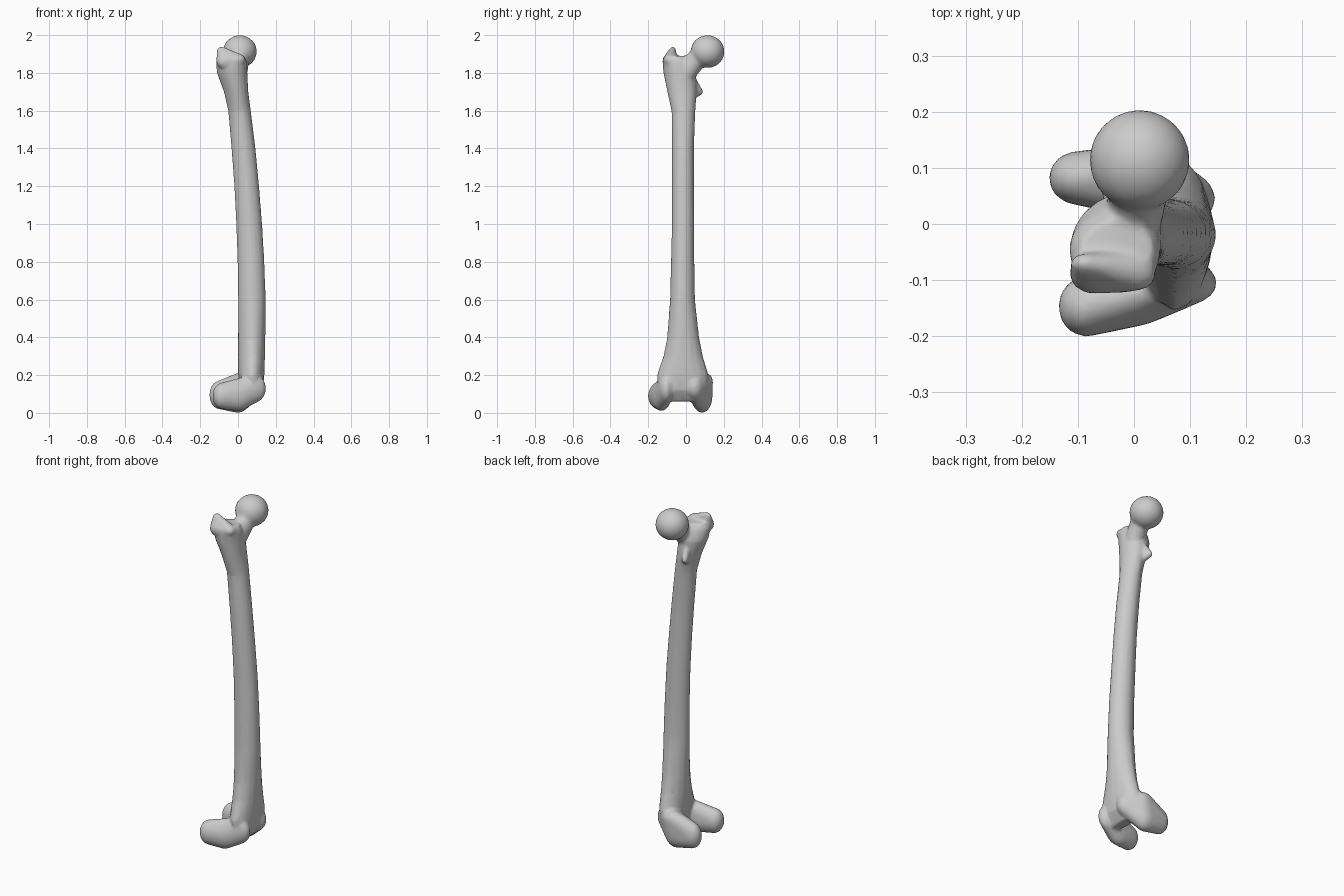
import bpy
import bmesh
from math import sin, cos, pi
from mathutils import Vector

default_cube = bpy.data.objects.get("Cube")
if default_cube:
    bpy.data.objects.remove(default_cube, do_unlink=True)

SIDES = 16


def new_object(name, mesh_builder):
    """Run the builder on a fresh bmesh and link the result as an object."""
    builder_mesh = bmesh.new()
    mesh_builder(builder_mesh)
    bmesh.ops.recalc_face_normals(builder_mesh, faces=builder_mesh.faces)
    mesh = bpy.data.meshes.new(name)
    builder_mesh.to_mesh(mesh)
    builder_mesh.free()
    obj = bpy.data.objects.new(name, mesh)
    bpy.context.collection.objects.link(obj)
    return obj


def shaft(name, sections):
    """Loft egg-shaped rings; the narrow end makes the ridge along the back."""
    def build(bm):
        rings = []
        for z, back, front, outer, inner in sections:
            ring = []
            for i in range(SIDES):
                angle = 2 * pi * i / SIDES
                x = (back + front) / 2 + (front - back) / 2 * cos(angle)
                taper = 1 + 0.15 * min(cos(angle), 0)
                y = (outer + inner) / 2 + (inner - outer) / 2 * sin(angle) * taper
                ring.append(bm.verts.new((x, y, z)))
            rings.append(ring)
        for low, high in zip(rings, rings[1:]):
            for i in range(SIDES):
                j = (i + 1) % SIDES
                bm.faces.new((low[i], low[j], high[j], high[i]))
        bm.faces.new(rings[0])
        bm.faces.new(rings[-1])
    return new_object(name, build)


def knob(name, *ellipsoids):
    """Wrap a convex skin around a few ellipsoids given as centre and radii."""
    def build(bm):
        for centre, radii in ellipsoids:
            made = bmesh.ops.create_icosphere(bm, subdivisions=3, radius=1)
            for vert in made["verts"]:
                vert.co = Vector(centre) + vert.co * Vector(radii)
        if len(ellipsoids) > 1:
            hull = bmesh.ops.convex_hull(bm, input=bm.verts)
            inside = [g for g in hull["geom_interior"] if isinstance(g, bmesh.types.BMVert)]
            unused = [g for g in hull["geom_unused"] if isinstance(g, bmesh.types.BMVert)]
            bmesh.ops.delete(bm, geom=list(set(inside + unused)), context="VERTS")
    return new_object(name, build)


# Shaft: height, back and front in x, outer and inner in y
bone = shaft("thigh_bone", [
    (.06, .03, .09, -.13, .09),
    (.12, .02, .13, -.15, .11),
    (.2, 0, .14, -.155, .12),
    (.3, 0, .143, -.12, .09),
    (.4, 0, .145, -.1, .07),
    (.6, 0, .147, -.085, .048),
    (.8, -.003, .14, -.08, .045),
    (1, -.01, .128, -.075, .045),
    (1.2, -.02, .112, -.075, .043),
    (1.4, -.035, .093, -.075, .043),
    (1.6, -.052, .068, -.077, .05),
    (1.7, -.075, .055, -.1, .058),
    (1.8, -.112, .05, -.12, .055),
    (1.86, -.117, .048, -.125, .03),
    (1.89, -.1, .035, -.11, .01),
])

parts = [
    # Ball and neck of the hip joint
    knob("head", ((.01, .114, 1.913), (.09, .09, .087))),
    knob("neck", ((.01, .08, 1.9), (.055, .05, .055)),
         ((0, .005, 1.81), (.05, .04, .075))),
    # Bony points below and beside the neck
    knob("greater_trochanter", ((-.088, -.07, 1.915), (.025, .018, .025)),
         ((-.07, -.09, 1.86), (.045, .035, .04)),
         ((.005, -.085, 1.87), (.035, .035, .03))),
    knob("lesser_trochanter", ((-.045, .075, 1.7), (.016, .016, .018)),
         ((-.02, .025, 1.7), (.03, .02, .05)),
         ((-.03, .035, 1.76), (.02, .02, .02))),
    # Knee condyles
    knob("outer_condyle", ((-.085, -.147, .09), (.05, .054, .07)),
         ((0, -.13, .09), (.07, .052, .08)),
         ((.09, -.105, .13), (.058, .04, .075))),
    knob("inner_condyle", ((-.1, .082, .095), (.052, .048, .075)),
         ((0, .085, .085), (.07, .055, .085)),
         ((.02, .095, .165), (.06, .048, .05)),
         ((.085, .045, .14), (.06, .05, .07))),
]

# Join the parts into one continuous bone
bpy.ops.object.select_all(action="DESELECT")
for part in parts + [bone]:
    part.select_set(True)
bpy.context.view_layer.objects.active = bone
bpy.ops.object.join()

remesh = bone.modifiers.new("fuse", "REMESH")
remesh.mode = "VOXEL"
remesh.voxel_size = 0.008
soften = bone.modifiers.new("soften", "SMOOTH")
soften.factor = 0.5
soften.iterations = 6
reduce = bone.modifiers.new("reduce", "DECIMATE")
reduce.ratio = 0.15
for modifier_name in ("fuse", "soften", "reduce"):
    bpy.ops.object.modifier_apply(modifier=modifier_name)
bpy.ops.object.shade_smooth_by_angle(angle=pi / 4)

# Plain grey bone
grey = bpy.data.materials.new("bone_grey")
grey.use_nodes = True
colour = (0.6, 0.6, 0.6, 1)
grey.diffuse_color = colour
grey.node_tree.nodes["Principled BSDF"].inputs["Base Color"].default_value = colour
bone.data.materials.clear()
bone.data.materials.append(grey)
